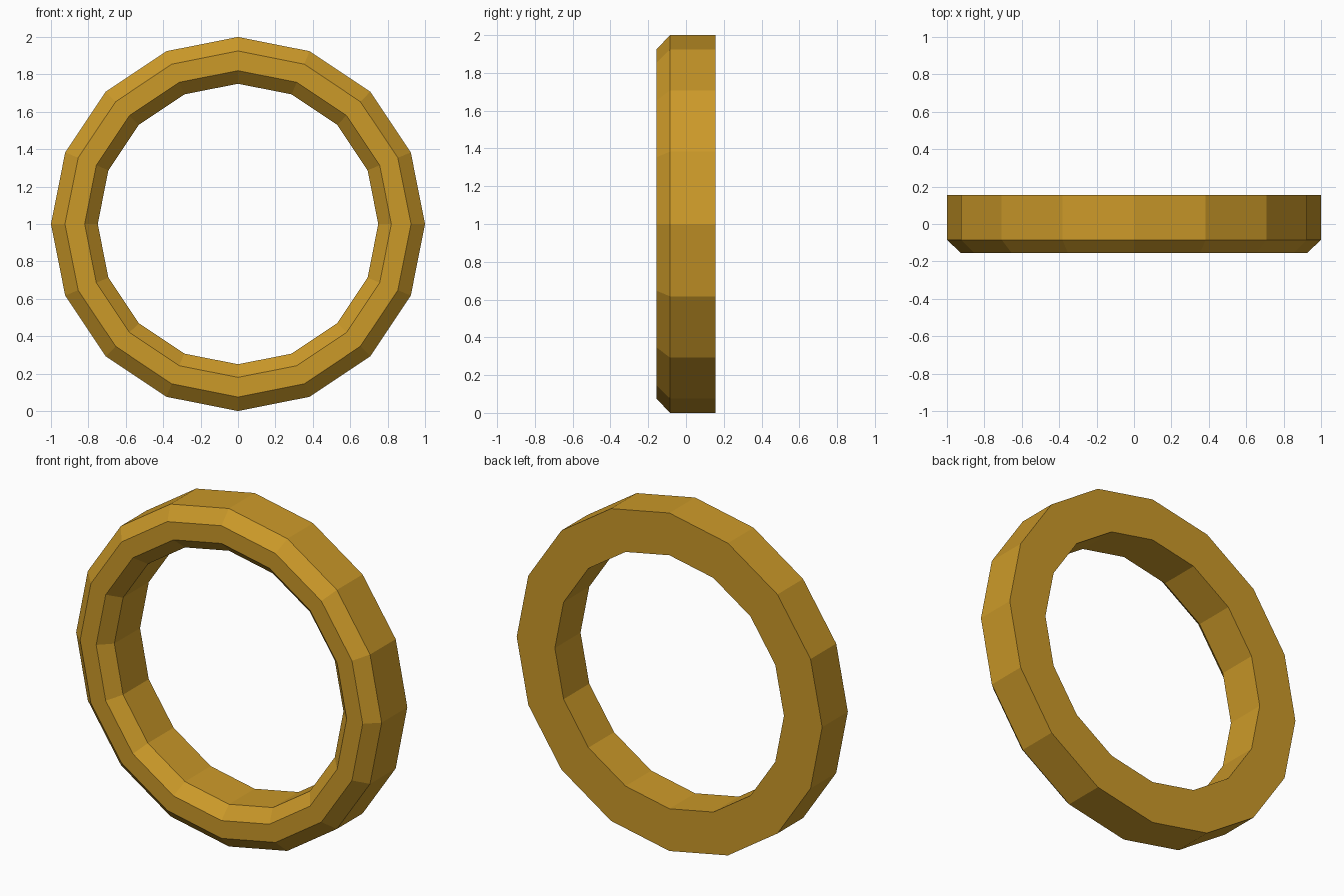
import bpy, bmesh
from math import sin, cos, tau

if "Cube" in bpy.data.objects:
    bpy.data.objects.remove(bpy.data.objects["Cube"])

SIDES = 16
# Ring cross-section (radius, y): chamfered on the front, square on the back
PROFILE = [(1.0, 0.155), (1.0, -0.085), (0.925, -0.155),
           (0.82, -0.155), (0.75, -0.085), (0.75, 0.155)]

# Sweep the cross-section around the y axis
bm = bmesh.new()
rings = []
for i in range(SIDES):
    a = tau * i / SIDES
    rings.append([bm.verts.new((r * cos(a), y, 1.0 + r * sin(a))) for r, y in PROFILE])
n = len(PROFILE)
for i in range(SIDES):
    p, q = rings[i], rings[(i + 1) % SIDES]
    for j in range(n):
        k = (j + 1) % n
        bm.faces.new((p[j], p[k], q[k], q[j]))
bmesh.ops.recalc_face_normals(bm, faces=bm.faces)

mesh = bpy.data.meshes.new("ring")
bm.to_mesh(mesh)
bm.free()
ring = bpy.data.objects.new("ring", mesh)
bpy.context.collection.objects.link(ring)

# Gold colour
gold = bpy.data.materials.new("gold")
gold.diffuse_color = (0.60, 0.32, 0.022, 1.0)
gold.use_nodes = True
gold.node_tree.nodes["Principled BSDF"].inputs["Base Color"].default_value = gold.diffuse_color
mesh.materials.append(gold)
